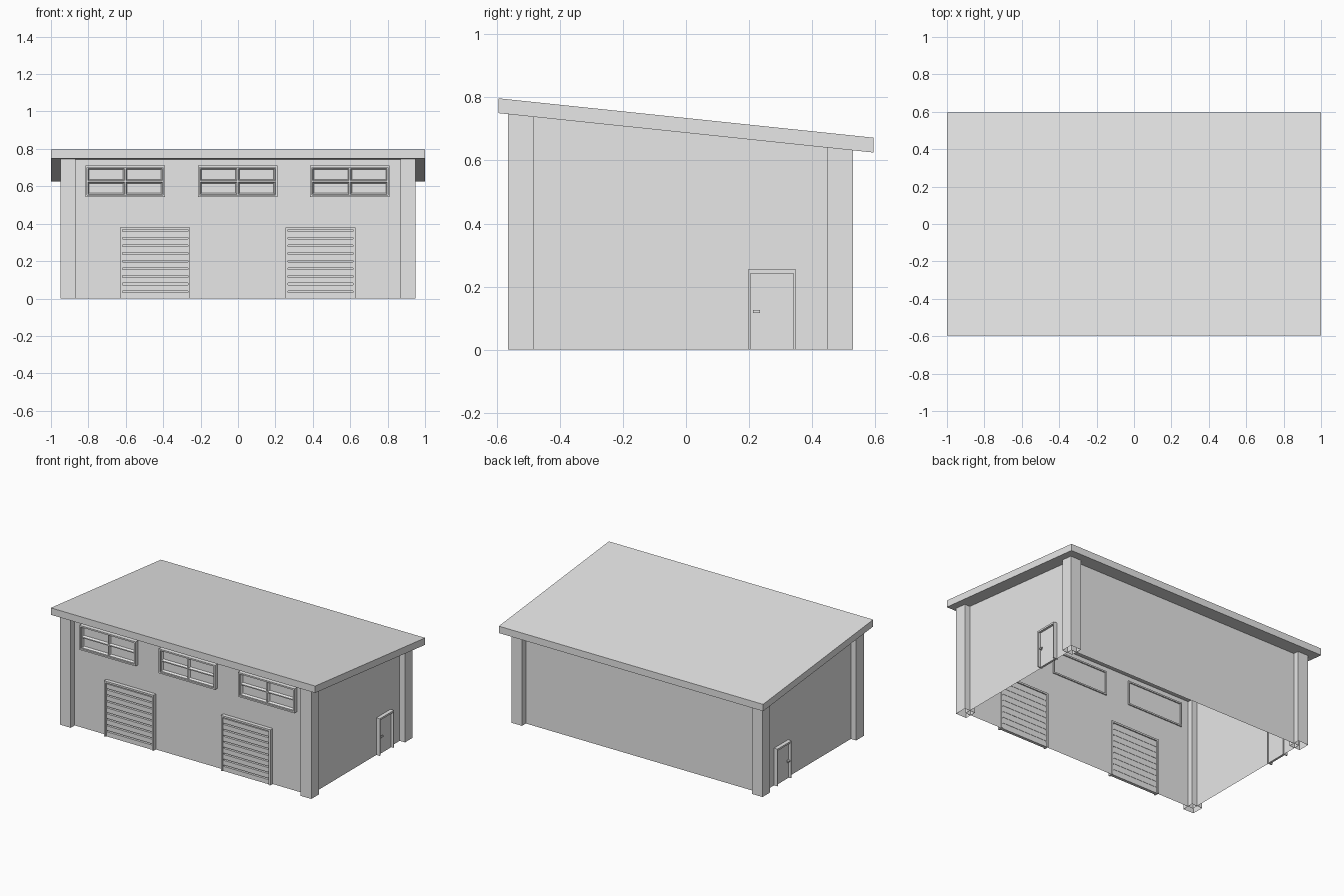
import bpy, bmesh
from mathutils import Matrix

cube = bpy.data.objects.get("Cube")
if cube:
    bpy.data.objects.remove(cube, do_unlink=True)

grey = bpy.data.materials.new("plain_grey")
grey.use_nodes = True
grey.diffuse_color = (0.8, 0.8, 0.8, 1)
grey.node_tree.nodes["Principled BSDF"].inputs["Base Color"].default_value = (0.8, 0.8, 0.8, 1)

WALL_X, FRONT, BACK = 0.91, -0.522, 0.488


def under_roof(y):
    return 0.75 - (y + 0.595) * 0.105


def add_box(bm, x0, x1, y0, y1, z0, z1):
    centre = Matrix.Translation(((x0 + x1) / 2, (y0 + y1) / 2, (z0 + z1) / 2))
    size = Matrix.Diagonal((x1 - x0, y1 - y0, z1 - z0, 1))
    return bmesh.ops.create_cube(bm, size=1, matrix=centre @ size)["verts"]


def finish(name, bm):
    mesh = bpy.data.meshes.new(name)
    bm.to_mesh(mesh)
    bm.free()
    mesh.materials.append(grey)
    obj = bpy.data.objects.new(name, mesh)
    bpy.context.collection.objects.link(obj)
    return obj


def boxes(name, *specs):
    bm = bmesh.new()
    for spec in specs:
        add_box(bm, *spec)
    return finish(name, bm)


def under_roof_shell(name, x0, x1, y0, y1):
    """Upright box, open at both ends, cut off along the roof slope."""
    bm = bmesh.new()
    for v in add_box(bm, x0, x1, y0, y1, 0, 1):
        if v.co.z > 0.5:
            v.co.z = under_roof(v.co.y)
    bm.normal_update()
    ends = [f for f in bm.faces if abs(f.normal.z) > 0.5]
    bmesh.ops.delete(bm, geom=ends, context="FACES_ONLY")
    return finish(name, bm)


# Sloping roof slab
bm = bmesh.new()
for v in add_box(bm, -1, 1, -0.595, 0.595, 0, 1):
    v.co.z = under_roof(v.co.y) + (0.047 if v.co.z > 0.5 else 0)
finish("roof", bm)

# Thin walls and hollow corner pillars
under_roof_shell("walls", -WALL_X, WALL_X, FRONT, BACK)
for side, x in (("right", -0.95), ("left", 0.87)):
    under_roof_shell("front_pillar_" + side, x, x + 0.08, -0.565, -0.482)
    under_roof_shell("back_pillar_" + side, x, x + 0.08, 0.448, 0.53)

# High windows: a frame around four recessed panes
for i, cx in enumerate((-0.603, -0.002, 0.598)):
    x0, x1, z0, z1, t = cx - 0.213, cx + 0.213, 0.543, 0.71, 0.01
    y0, y1 = FRONT - 0.028, FRONT + 0.008
    boxes(f"window_frame_{i + 1}",
          (x0, x0 + t, y0, y1, z0, z1), (x1 - t, x1, y0, y1, z0, z1),
          (x0 + t, x1 - t, y0, y1, z0, z0 + t), (x0 + t, x1 - t, y0, y1, z1 - t, z1))
    bm = bmesh.new()
    place = (Matrix.Translation((cx, FRONT - 0.018, (z0 + z1) / 2))
             @ Matrix.Rotation(1.570796, 4, "X")
             @ Matrix.Diagonal((x1 - x0 - 2 * t, z1 - z0 - 2 * t, 1, 1)))
    bmesh.ops.create_grid(bm, x_segments=2, y_segments=2, size=0.5, matrix=place)
    bm.normal_update()
    bmesh.ops.inset_individual(bm, faces=bm.faces[:], thickness=0.005, depth=0)
    bmesh.ops.inset_individual(bm, faces=[f for f in bm.faces if f.calc_area() > 0.005],
                               thickness=0.01, depth=-0.014)
    finish(f"window_panes_{i + 1}", bm)

# Two roller shutters with horizontal slats
SLATS, TOP, JAMB = 9, 0.38, 0.012
for side, cx in (("right", -0.443), ("left", 0.441)):
    x0, x1 = cx - 0.187, cx + 0.187
    y0, y1 = FRONT - 0.026, FRONT + 0.008
    boxes("shutter_frame_" + side,
          (x0, x0 + JAMB, y0, y1, 0, TOP), (x1 - JAMB, x1, y0, y1, 0, TOP),
          (x0 + JAMB, x1 - JAMB, y0, y1, TOP - JAMB, TOP))
    pitch = (TOP - JAMB) / SLATS
    boxes("shutter_slats_" + side,
          *[(x0 + JAMB, x1 - JAMB, FRONT - 0.018, FRONT + 0.002, k * pitch, (k + 0.78) * pitch)
            for k in range(SLATS)])

# Side doors with frame and handle, one on each end wall
for side, s in (("right", -1), ("left", 1)):
    def span(a, b):
        return tuple(sorted((s * (WALL_X + a), s * (WALL_X + b))))
    frame, leaf = span(-0.008, 0.026), span(-0.004, 0.01)
    boxes("door_frame_" + side,
          (*frame, 0.196, 0.204, 0, 0.254), (*frame, 0.341, 0.349, 0, 0.254),
          (*frame, 0.204, 0.341, 0.242, 0.254))
    boxes("door_leaf_" + side, (*leaf, 0.204, 0.341, 0, 0.242))
    boxes("door_handle_" + side,
          (*span(0.01, 0.024), 0.212, 0.22, 0.117, 0.126),
          (*span(0.018, 0.026), 0.212, 0.235, 0.117, 0.126))
